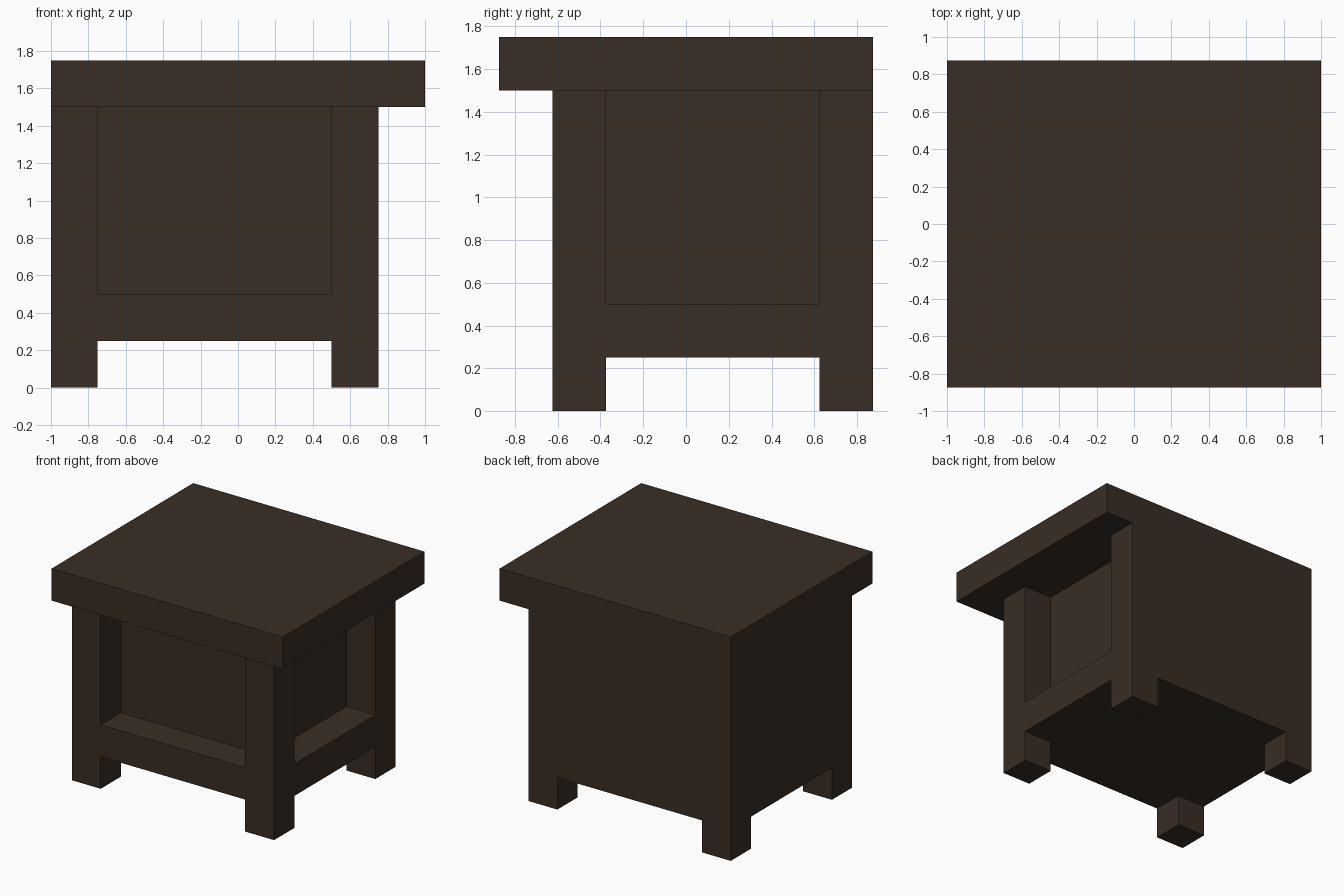
import bpy, bmesh, math

if "Cube" in bpy.data.objects:
    bpy.data.objects.remove(bpy.data.objects["Cube"])

# Corner side table: slab top overhanging the front and right, flush at back and left
wood = bpy.data.materials.new("dark brown wood")
wood.diffuse_color = (0.040, 0.027, 0.018, 1)
wood.use_nodes = True
wood.node_tree.nodes["Principled BSDF"].inputs["Base Color"].default_value = wood.diffuse_color

LEG = 0.25                       # leg, rail and slab thickness
X0, X1 = -1.0, 0.75              # base extents
Y0, Y1 = -0.625, 0.875
Z_RAIL, Z_SLAB, Z_TOP = 0.25, 1.5, 1.75

# Each part is a box: (min corner, max corner)
parts = [
    ((-1, -0.875, Z_SLAB), (1, 0.875, Z_TOP)),                       # table top
    ((X0, Y0 + LEG, Z_RAIL), (X1 - LEG, Y1, Z_SLAB)),                # cabinet body
    ((X0, Y0, Z_RAIL), (X1, Y1, Z_RAIL + LEG)),                      # bottom rails
]
for x in (X0, X1 - LEG):                                             # four legs
    for y in (Y0, Y1 - LEG):
        parts.append(((x, y, 0), (x + LEG, y + LEG, Z_SLAB)))


def welded_boxes(name, boxes, material):
    """Join axis-aligned boxes into one clean outer shell."""
    cuts = [sorted({c[a] for b in boxes for c in b}) for a in range(3)]

    def filled(idx):
        if any(i < 0 or i >= len(c) - 1 for i, c in zip(idx, cuts)):
            return False
        mid = [(c[i] + c[i + 1]) / 2 for i, c in zip(idx, cuts)]
        return any(all(lo[a] < mid[a] < hi[a] for a in range(3)) for lo, hi in boxes)

    bm = bmesh.new()
    nx, ny, nz = (len(c) - 1 for c in cuts)
    for idx in ((i, j, k) for i in range(nx) for j in range(ny) for k in range(nz)):
        if not filled(idx):
            continue
        for a in range(3):
            u, v = (a + 1) % 3, (a + 2) % 3
            for side in (0, 1):
                neighbour = list(idx)
                neighbour[a] += 2 * side - 1
                if filled(neighbour):
                    continue
                quad = []
                for du, dv in ((0, 0), (1, 0), (1, 1), (0, 1)):
                    p = [0, 0, 0]
                    p[a] = cuts[a][idx[a] + side]
                    p[u] = cuts[u][idx[u] + du]
                    p[v] = cuts[v][idx[v] + dv]
                    quad.append(bm.verts.new(p))
                bm.faces.new(quad if side else quad[::-1])
    bmesh.ops.remove_doubles(bm, verts=bm.verts[:], dist=1e-4)
    bmesh.ops.dissolve_limit(bm, angle_limit=math.radians(1),
                             verts=bm.verts[:], edges=bm.edges[:])
    mesh = bpy.data.meshes.new(name)
    bm.to_mesh(mesh)
    bm.free()
    mesh.materials.append(material)
    obj = bpy.data.objects.new(name, mesh)
    bpy.context.collection.objects.link(obj)
    return obj


welded_boxes("side_table", parts, wood)
